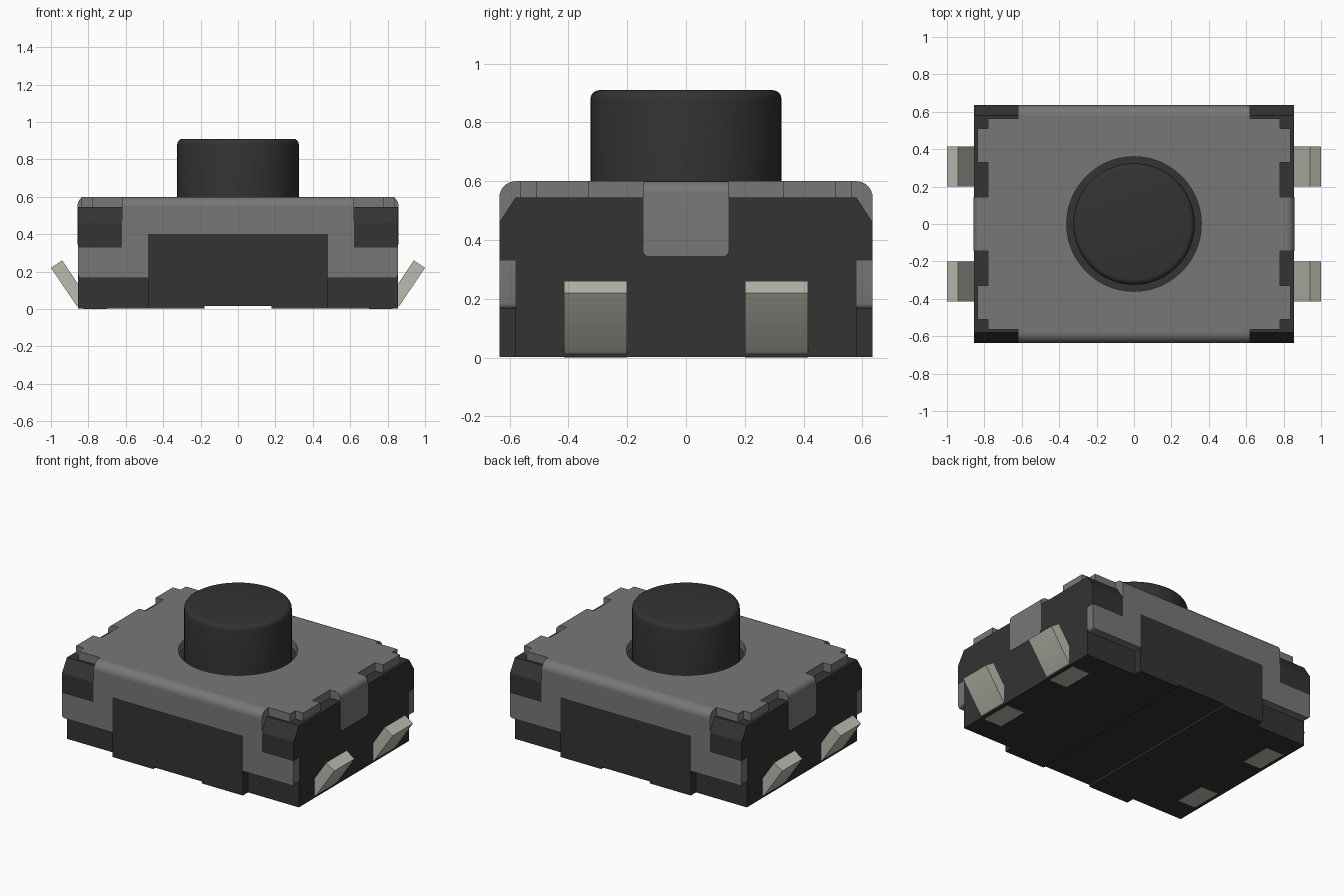
import bpy
import bmesh
from math import sin, cos, pi, radians
from mathutils import Vector

cube = bpy.data.objects.get("Cube")
if cube:
    bpy.data.objects.remove(cube, do_unlink=True)


def material(name, rgb):
    m = bpy.data.materials.new(name)
    m.use_nodes = True
    m.diffuse_color = (*rgb, 1)
    m.node_tree.nodes["Principled BSDF"].inputs["Base Color"].default_value = (*rgb, 1)
    return m


PLASTIC = material("dark plastic", (0.033, 0.033, 0.033))
STEEL = material("grey steel cover", (0.185, 0.185, 0.185))
TIN = material("pale tin", (0.50, 0.50, 0.43))


def arc(cx, cy, r, start, end, n=8):
    """Points along a circular arc, angles in degrees."""
    angles = [radians(start + (end - start) * i / n) for i in range(n + 1)]
    return [(cx + r * cos(a), cy + r * sin(a)) for a in angles]


def prism(name, profile, axis, lo, hi, mat, round_if=None, radius=0.02):
    """Extrude a 2D profile along an axis; optionally round chosen edges."""
    place = {"x": lambda p, d: (d, p[0], p[1]),
             "y": lambda p, d: (p[0], d, p[1]),
             "z": lambda p, d: (p[0], p[1], d)}[axis]
    bm = bmesh.new()
    face = bm.faces.new([bm.verts.new(place(p, lo)) for p in profile])
    grown = bmesh.ops.extrude_face_region(bm, geom=[face])["geom"]
    shift = Vector(place((0, 0), hi - lo))
    bmesh.ops.translate(bm, vec=shift, verts=[v for v in grown if isinstance(v, bmesh.types.BMVert)])
    bmesh.ops.recalc_face_normals(bm, faces=bm.faces)
    if round_if:
        edges = [e for e in bm.edges if round_if(e.verts[0].co, e.verts[1].co)]
        bmesh.ops.bevel(bm, geom=edges, offset=radius, segments=4, profile=0.5, affect="EDGES")
    mesh = bpy.data.meshes.new(name)
    bm.to_mesh(mesh)
    bm.free()
    mesh.materials.append(mat)
    obj = bpy.data.objects.new(name, mesh)
    bpy.context.collection.objects.link(obj)
    return obj


def smooth(obj):
    bpy.ops.object.select_all(action="DESELECT")
    obj.select_set(True)
    bpy.context.view_layer.objects.active = obj
    bpy.ops.object.shade_smooth_by_angle(angle=radians(35))


def mirrored(points):
    """Add the left-right reflection of a profile's right half."""
    return points + [(-x, z) for x, z in reversed(points)]


W, D, INNER = 0.855, 0.635, 0.58   # half width, half depth, recessed half depth
DECK, TOP = 0.545, 0.6             # plastic deck and cover heights
BASE = 0.002

# Plastic housing with a shallow groove under it
groove = [(0.18, 0.015), (0.18, BASE)]
prism("housing", mirrored(groove + [(W, BASE), (W, DECK)]), "y", -INNER, INNER, PLASTIC)
for s, side in ((-1, "front"), (1, "back")):
    prism(side + "_housing_block", mirrored(groove + [(0.48, BASE), (0.48, 0.4)]),
          "y", s * INNER, s * D, PLASTIC)
    for t, hand in ((-1, "right"), (1, "left")):
        corner = [(0.57, 0.33), (D, 0.33), (D, 0.46), (INNER, DECK), (0.57, DECK)]
        prism(f"{side}_{hand}_corner", [(s * y, z) for y, z in corner],
              "x", t * 0.62, t * W, PLASTIC)

# Cover plate with notched ends and a round opening
quarter = [(0.815, 0.145), (0.78, 0.145), (0.78, 0.33), (0.838, 0.33), (0.838, 0.51),
           (0.78, 0.51), (0.78, 0.565), (0.62, 0.565), (0.62, INNER)]
half = [(x, -y) for x, y in reversed(quarter)] + quarter
plate = prism("cover_plate", mirrored(half), "z", DECK, TOP, STEEL)
cutter = prism("opening_cutter", arc(0, 0, 0.36, 0, 354.375, 63), "z", 0.5, 0.7, STEEL)
cutter.hide_render = True
cutter.hide_viewport = True
cut = plate.modifiers.new("opening", "BOOLEAN")
cut.operation = "DIFFERENCE"
cut.solver = "EXACT"
cut.object = cutter
smooth(plate)

# Cover skirts, front and back, with a rolled top edge
skirt = mirrored([(0.48, 0.4), (0.48, 0.165)] + arc(W - 0.02, 0.185, 0.02, -90, 0, 4)
                 + [(W, 0.33), (0.62, 0.33), (0.62, DECK)])
for s, side in ((-1, "front"), (1, "back")):
    smooth(prism(side + "_cover_skirt", skirt, "y", s * INNER, s * D, STEEL))
    roll = [(INNER, DECK)] + arc(INNER, DECK, 0.055, 0, 90)
    smooth(prism(side + "_cover_roll", [(s * y, z) for y, z in roll], "x", -0.62, 0.62, STEEL))

# Side clips folded down from the cover
for s, side in ((-1, "right"), (1, "left")):
    clip = [(0.81, 0.345), (0.857, 0.345)] + arc(0.815, TOP - 0.042, 0.042, 0, 90) + [(0.81, TOP)]
    smooth(prism(side + "_cover_clip", [(s * x, z) for x, z in clip], "y", -0.145, 0.145, STEEL,
                 lambda a, b: max(a.z, b.z) < 0.35 and abs(a.y - b.y) < 0.001))

# Four bent terminals, each with a solder pad under the housing
leg = [(0.70, 0), (0.82, 0), (0.845, 0.005), (0.865, 0.02), (1.0, 0.22), (0.94, 0.26),
       (0.84, 0.11), (0.70, 0.06)]
for s, hand in ((-1, "right"), (1, "left")):
    for t, side in ((-1, "front"), (1, "back")):
        smooth(prism(f"{side}_{hand}_terminal", [(s * x, z) for x, z in leg],
                     "y", t * 0.2, t * 0.415, TIN))

# Round push button with a softened rim
smooth(prism("button", arc(0, 0, 0.325, 0, 354.375, 63), "z", 0.5, 0.91, PLASTIC,
             lambda a, b: min(a.z, b.z) > 0.9, 0.03))
